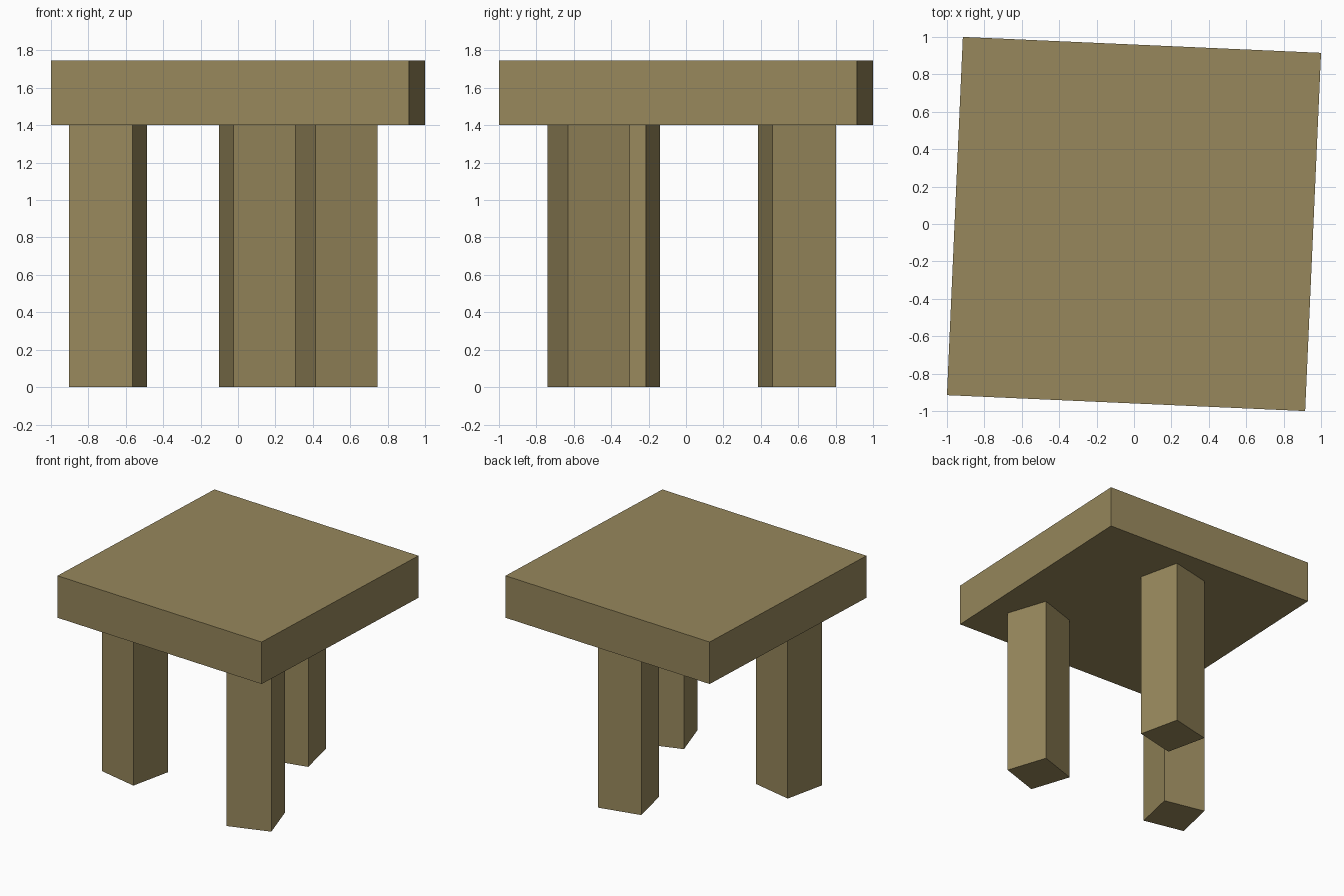
import bpy
import math

if "Cube" in bpy.data.objects:
    bpy.data.objects.remove(bpy.data.objects["Cube"])

wood = bpy.data.materials.new("olive_wood")
wood.diffuse_color = (0.31, 0.245, 0.107, 1.0)
wood.use_nodes = True
wood.node_tree.nodes["Principled BSDF"].inputs["Base Color"].default_value = wood.diffuse_color


def block(name, x, y, z0, z1, width, angle):
    """Square upright block from z0 to z1, turned about z by angle degrees."""
    bpy.ops.mesh.primitive_cube_add(size=1, location=(x, y, (z0 + z1) / 2),
                                    rotation=(0, 0, math.radians(angle)))
    ob = bpy.context.object
    ob.name = name
    ob.scale = (width, width, z1 - z0)
    ob.data.materials.append(wood)
    return ob


# Thick square seat, slightly turned
block("seat", 0, 0, 1.40, 1.745, 1.917, -2.54)

# Three square legs, each turned differently
block("left_leg", -0.695, -0.347, 0, 1.40, 0.348, -12.5)
block("back_leg", 0.107, 0.593, 0, 1.40, 0.348, 12.8)
block("right_leg", 0.525, -0.52, 0, 1.40, 0.348, 18.3)
